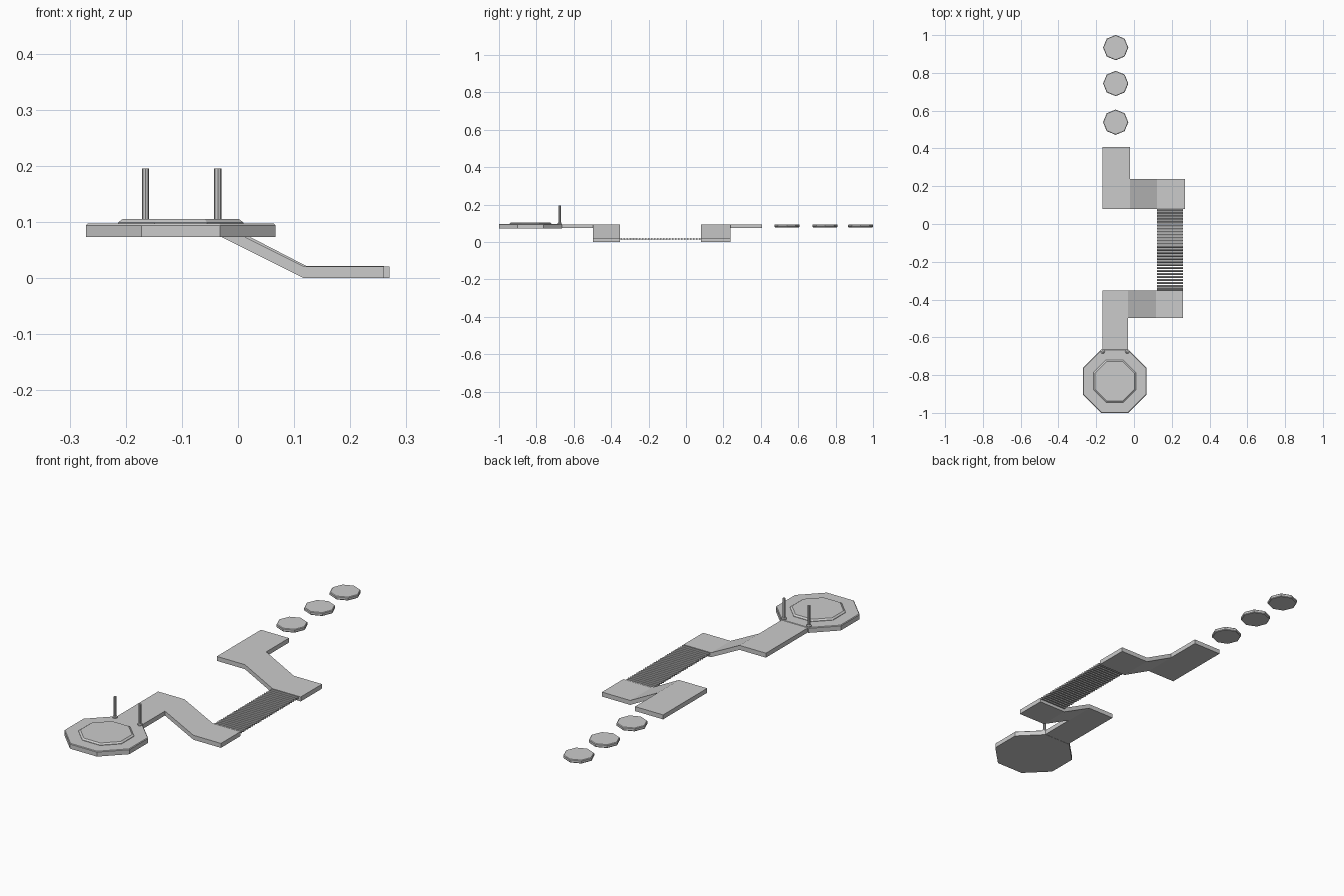
import bpy, bmesh, math

if "Cube" in bpy.data.objects:
    bpy.data.objects.remove(bpy.data.objects["Cube"])

TOP = 0.095      # height of the upper walkways
LOW = 0.021      # height of the lower landings
THICK = 0.021


def finish(bm, name):
    bmesh.ops.recalc_face_normals(bm, faces=bm.faces)
    mesh = bpy.data.meshes.new(name)
    bm.to_mesh(mesh)
    bm.free()
    obj = bpy.data.objects.new(name, mesh)
    bpy.context.collection.objects.link(obj)
    return obj


def turned(name, cx, cy, rings, sides=8, turn=0.0, axis='Z'):
    """Stack of (radius, offset) rings, capped at both ends."""
    bm = bmesh.new()
    loops = []
    for r, h in rings:
        loop = []
        for i in range(sides):
            a = turn + math.tau * i / sides
            loop.append(bm.verts.new((cx + r * math.cos(a), cy + r * math.sin(a), h)))
        loops.append(loop)
    for lo, hi in zip(loops, loops[1:]):
        for i in range(sides):
            j = (i + 1) % sides
            bm.faces.new((lo[i], lo[j], hi[j], hi[i]))
    bm.faces.new(loops[0])
    bm.faces.new(loops[-1])
    return finish(bm, name)


def walkway(name, xs, y_ramp, y_leg):
    """Upper leg, corner, ramp and lower landing as one slab."""
    bm = bmesh.new()
    zs = (TOP, TOP, LOW, LOW)
    rows = [[bm.verts.new((x, y, z)) for x, z in zip(xs, zs)] for y in y_ramp]
    for i in range(3):
        bm.faces.new((rows[0][i], rows[0][i + 1], rows[1][i + 1], rows[1][i]))
    near = rows[0] if abs(y_leg - y_ramp[0]) < abs(y_leg - y_ramp[1]) else rows[1]
    end = [bm.verts.new((x, y_leg, TOP)) for x in xs[:2]]
    bm.faces.new((near[0], near[1], end[1], end[0]))
    bmesh.ops.recalc_face_normals(bm, faces=bm.faces)
    top = list(bm.faces)
    ext = bmesh.ops.extrude_face_region(bm, geom=top, use_keep_orig=True)
    moved = [g for g in ext["geom"] if isinstance(g, bmesh.types.BMVert)]
    bmesh.ops.translate(bm, verts=moved, vec=(0, 0, -THICK))
    return finish(bm, name)


# Start platform and its raised pad
K = 1 / math.cos(math.pi / 8)
HALF = math.pi / 8
turned("start_platform", -0.102, -0.832,
       [(0.169 * K, 0.073), (0.169 * K, 0.094), (0.166 * K, 0.097)], turn=HALF)
turned("raised_pad", -0.102, -0.832,
       [(0.112 * K, 0.096), (0.112 * K, 0.099), (0.104 * K, 0.105)], turn=HALF)

# Gate posts with a small foot
for side, x in (("left", -0.165), ("right", -0.036)):
    turned(f"gate_post_{side}", x, -0.676,
           [(0.011, 0.094), (0.011, 0.102), (0.0065, 0.105), (0.0065, 0.195)])

# Walkways that ramp down to the bridge landings
walkway("near_walkway", (-0.168, -0.031, 0.117, 0.26), (-0.498, -0.353), -0.668)
walkway("far_walkway", (-0.166, -0.02, 0.123, 0.27), (0.08, 0.238), 0.407)

# Bridge made of round slats
SLATS = 27
bm = bmesh.new()
for n in range(SLATS):
    y = -0.345 + n * (0.418 / (SLATS - 1))
    ends = []
    for x in (0.121, 0.26):
        ends.append([bm.verts.new((x, y + 0.006 * math.cos(math.tau * i / 8),
                                   0.016 + 0.006 * math.sin(math.tau * i / 8)))
                     for i in range(8)])
    for i in range(8):
        j = (i + 1) % 8
        bm.faces.new((ends[0][i], ends[0][j], ends[1][j], ends[1][i]))
    bm.faces.new(ends[0])
    bm.faces.new(ends[1])
finish(bm, "bridge_slats")

# Stepping stones
for n, y in enumerate((0.539, 0.744, 0.934)):
    turned(f"stepping_stone_{n + 1}", -0.097, y,
           [(0.064, 0.079), (0.067, 0.082), (0.067, 0.092), (0.064, 0.095)])
